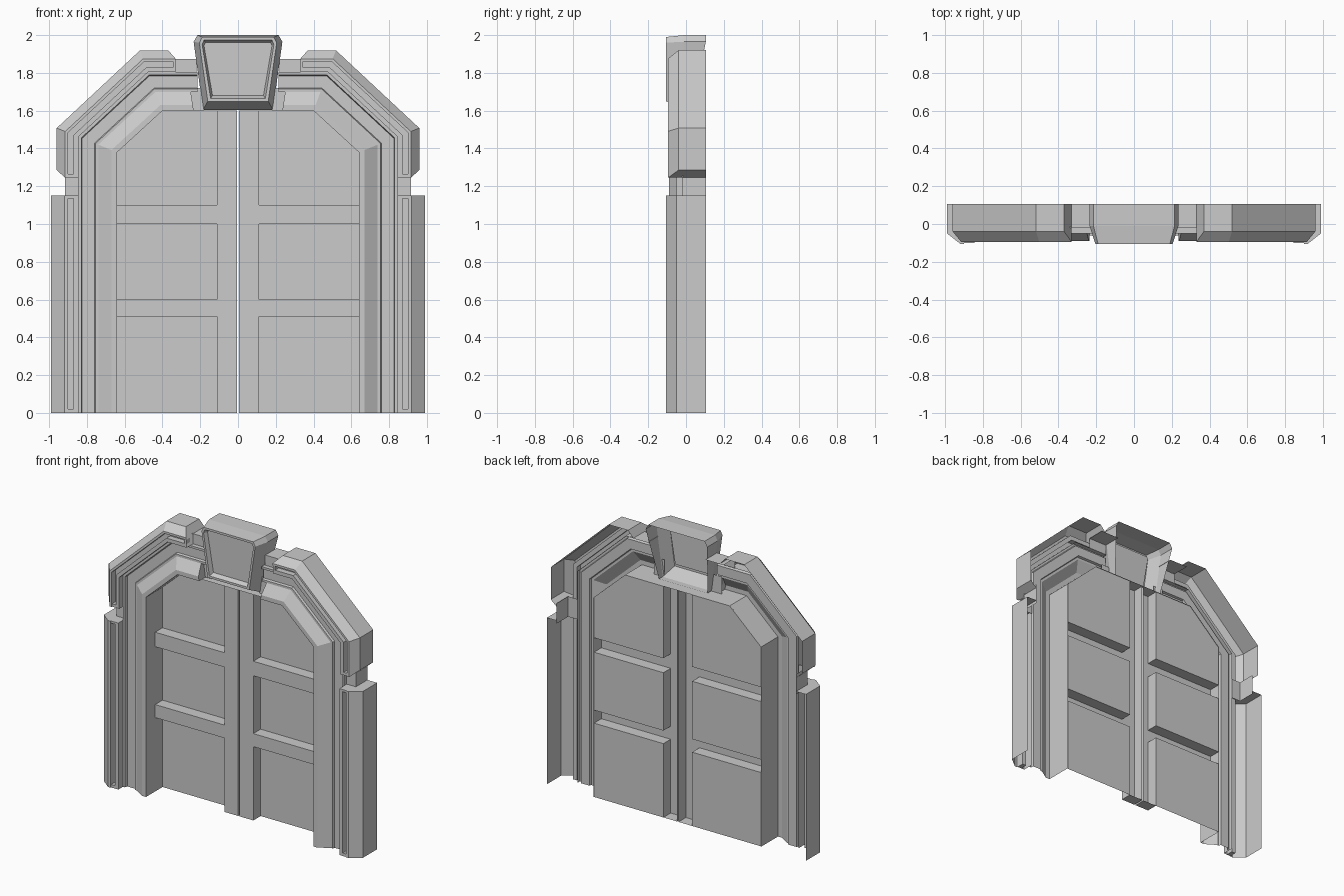
import bpy, bmesh
from mathutils import Vector

if "Cube" in bpy.data.objects:
    bpy.data.objects.remove(bpy.data.objects["Cube"])


def finish(name, bm, mirror=True):
    """Turn a bmesh into an object facing -y, mirrored over x = 0."""
    bmesh.ops.remove_doubles(bm, verts=bm.verts, dist=1e-5)
    bmesh.ops.recalc_face_normals(bm, faces=bm.faces)
    if sum(f.normal.y * f.calc_area() for f in bm.faces) > 0:
        bmesh.ops.reverse_faces(bm, faces=bm.faces)
    me = bpy.data.meshes.new(name)
    bm.to_mesh(me)
    bm.free()
    ob = bpy.data.objects.new(name, me)
    bpy.context.collection.objects.link(ob)
    if mirror:
        ob.modifiers.new("Mirror", 'MIRROR').use_mirror_merge = False
    return ob


def loft(bm, loops, closed=False):
    """Bridge equal-length point loops with quads; returns the vertex loops."""
    vs = [[bm.verts.new(p) for p in lp] for lp in loops]
    n = len(vs[0])
    for a, b in zip(vs, vs[1:]):
        for i in range(n if closed else n - 1):
            j = (i + 1) % n
            bm.faces.new((a[i], a[j], b[j], b[i]))
    return vs


def sheet(name, loops):
    bm = bmesh.new()
    loft(bm, loops)
    return finish(name, bm)


def arch(name, profile, z0, x_end, back=()):
    """Sweep an (x, y) profile up the side, over the diagonal and along the top.
    z0 and x_end give the start height and end x for each profile x."""
    def rings(pts):
        out = [[], [], [], []]
        for x, y in pts:
            d = x - 0.64
            out[0].append((x, y, z0(x)))
            out[1].append((x, y, 1.38 + 0.4 * d))
            out[2].append((0.4 + 0.37 * d, y, 1.6 + d))
            out[3].append((x_end(x), y, 1.6 + d))
        return out
    bm = bmesh.new()
    loft(bm, rings(profile))
    if back:
        caps = rings(list(profile) + list(back))
        for ring in (caps[0], caps[3]):
            bm.faces.new([bm.verts.new(p) for p in ring])
    return finish(name, bm)


def box(name, x0, x1, y0, y1, z0, z1):
    bm = bmesh.new()
    bmesh.ops.create_cube(bm, size=1)
    for v in bm.verts:
        v.co = Vector(((x0 + x1) / 2 + v.co.x * (x1 - x0),
                       (y0 + y1) / 2 + v.co.y * (y1 - y0),
                       (z0 + z1) / 2 + v.co.z * (z1 - z0)))
    return finish(name, bm)


# Door leaf: one sheet with panels set back behind stile and rails
FRONT, BACK = 0.01, 0.09
xs = [0.006, 0.11, 0.64]
zs = [0, 0.51, 0.60, 1.0, 1.10, 1.6]
depth = lambda i, j: BACK if i == 1 and j % 2 == 0 else FRONT
bm = bmesh.new()
quad = lambda *p: bm.faces.new([bm.verts.new(q) for q in p])
for i in range(2):
    for j in range(5):
        a, b, c, d, y = xs[i], xs[i + 1], zs[j], zs[j + 1], depth(i, j)
        quad((a, y, c), (b, y, c), (b, y, d), (a, y, d))
        if i == 0 and depth(1, j) != y:
            quad((b, FRONT, c), (b, BACK, c), (b, BACK, d), (b, FRONT, d))
        if j < 4 and depth(i, j + 1) != y:
            quad((a, FRONT, d), (b, FRONT, d), (b, BACK, d), (a, BACK, d))
quad((xs[0], FRONT, 0), (xs[0], BACK, 0), (xs[0], BACK, 1.6), (xs[0], FRONT, 1.6))
quad((xs[0], FRONT, 0), (xs[1], FRONT, 0), (xs[1], BACK, 0), (xs[0], BACK, 0))
bmesh.ops.bisect_plane(bm, geom=bm.verts[:] + bm.edges[:] + bm.faces[:],
                       plane_co=(0.64, 0, 1.38), plane_no=(0.676, 0, 0.737),
                       clear_outer=True)
finish("door_leaf", bm)

# Inner jamb with sloping face
arch("inner_jamb",
     [(0.64, 0.095), (0.64, -0.09), (0.67, -0.09), (0.74, -0.045)],
     lambda x: 0, lambda x: 0.235 + 0.15 * (x - 0.64))
# Closing face at the keystone end of the jamb
bm = bmesh.new()
bm.faces.new([bm.verts.new(p) for p in
              [(0.235, -0.02, 1.6), (0.235, -0.09, 1.6), (0.24, -0.09, 1.63),
               (0.25, -0.045, 1.7), (0.25, -0.02, 1.7)]])
finish("jamb_end", bm)

# Middle moulding: recessed channel between two lips
arch("middle_moulding",
     [(0.74, -0.045), (0.755, -0.045), (0.76, -0.03), (0.825, -0.03),
      (0.83, -0.05), (0.845, -0.05), (0.845, -0.02)],
     lambda x: 0, lambda x: 0.215)

# Set-back links, seen where the outer mouldings leave a gap
link = [(0, -0.02), (0.07, -0.02), (0.07, 0.105)]
sheet("side_link", [[(0.845 + d, y, z) for d, y in link] for z in (1.13, 1.27)])
sheet("top_link", [[(x, y, 1.805 + d) for d, y in link] for x in (0.22, 0.36)])
# Wall behind the keystone ends
sheet("keystone_backing", [[(x, -0.02, z) for x in (0.18, 0.26)] for z in (1.6, 1.72)])

# Upper outer moulding with chamfered ends and deep slot
chamfer = lambda x: max(0, x - 0.92)
arch("upper_moulding",
     [(0.845, -0.02), (0.845, -0.09), (0.87, -0.09), (0.87, -0.05), (0.9, -0.05),
      (0.9, -0.095), (0.915, -0.095), (0.96, -0.04), (0.96, 0.105)],
     lambda x: 1.245 + chamfer(x), lambda x: 0.33 + chamfer(x),
     back=[(0.915, 0.105), (0.915, -0.02)])

# Outer pillar with slot and chamfered corner
profile = [(0.845, -0.02), (0.845, -0.1), (0.87, -0.1), (0.87, -0.05), (0.9, -0.05),
           (0.9, -0.105), (0.92, -0.105), (0.99, -0.05), (0.99, 0.105)]
bm = bmesh.new()
loft(bm, [[(x, y, z) for x, y in profile] for z in (0, 1.15)])
bm.faces.new([bm.verts.new((x, y, 1.15))
              for x, y in profile + [(0.915, 0.105), (0.915, -0.02)]])
finish("outer_pillar", bm)

# Plugs that close the slot ends
box("pillar_slot_foot", 0.87, 0.9, -0.1, -0.05, 0, 0.02)
box("pillar_slot_head", 0.87, 0.9, -0.1, -0.05, 1.135, 1.15)
box("moulding_slot_foot", 0.87, 0.9, -0.09, -0.05, 1.245, 1.265)
box("moulding_slot_end", 0.33, 0.345, -0.09, -0.05, 1.83, 1.86)

# Soffit behind the keystone
sheet("soffit", [[(0, y, 1.6), (0.24, y, 1.6)] for y in (-0.06, 0.095)])


# Keystone: hollow tapered block with a recessed face
def ring(ys, bottom, mid, top):
    pts = [(x, y, z) for y, (x, z) in zip(ys, (bottom, mid, top))]
    return pts + [(-x, y, z) for x, y, z in reversed(pts)]


rim = ((0.185, 1.605), (0.235, 1.965), (0.215, 2.0))
bm = bmesh.new()
loops = loft(bm, [
    ring((0.03, 0.105, 0.105), *rim),
    ring((-0.01,) * 3, *rim),
    ring((-0.105,) * 3, (0.16, 1.65), (0.205, 1.96), (0.19, 1.99)),
    ring((-0.105,) * 3, (0.145, 1.665), (0.19, 1.95), (0.18, 1.975)),
    ring((-0.075,) * 3, (0.135, 1.68), (0.18, 1.945), (0.172, 1.96))], closed=True)
bm.faces.new(loops[-1])
finish("keystone", bm, mirror=False)
